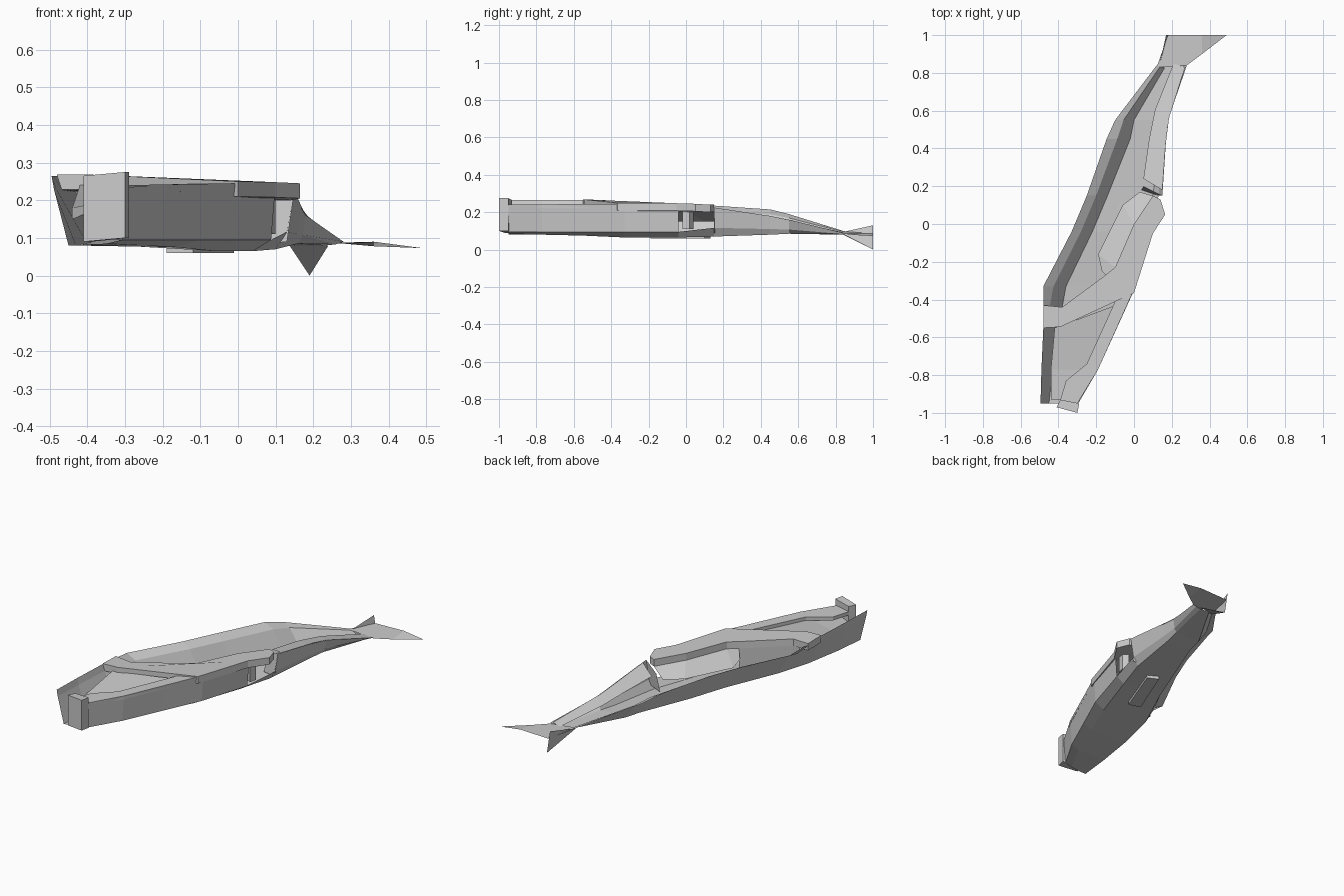
import bpy


def make(name, verts, faces):
    me = bpy.data.meshes.new(name)
    me.from_pydata(verts, [], faces)
    me.update()
    ob = bpy.data.objects.new(name, me)
    bpy.context.collection.objects.link(ob)
    return ob


def slab(name, pts, thick):
    """Closed plate from top outline points (x, y, z)."""
    n = len(pts)
    verts = list(pts) + [(x, y, z - thick) for x, y, z in pts]
    faces = [list(range(n)), list(range(2 * n - 1, n - 1, -1))]
    faces += [(i, i + n, (i + 1) % n + n, (i + 1) % n) for i in range(n)]
    return make(name, verts, faces)


def strip(name, a, b):
    """Ribbon of quads between two edge lines."""
    n = len(a)
    return make(name, list(a) + list(b),
                [(i, i + 1, n + i + 1, n + i) for i in range(n - 1)])


# Hull stations: y, then x,z of left rim, left foot, right foot, right rim
stations = [
    (-0.95, -0.495, .265, -0.45, .08, -0.35, .085, -0.295, .235),
    (-0.77, -0.49, .265, -0.43, .08, -0.25, .08, -0.19, .24),
    (-0.55, -0.48, .265, -0.40, .085, -0.16, .075, -0.09, .24),
    (-0.33, -0.48, .245, -0.36, .10, -0.06, .065, 0.01, .245),
    (-0.04, -0.33, .24, -0.22, .09, 0.04, .065, 0.10, .245),
    (0.15, -0.25, .235, -0.14, .08, 0.10, .07, 0.15, .225),
    (0.45, -0.145, .215, -0.02, .08, 0.14, .08, 0.17, .18),
    (0.55, -0.10, .19, 0.00, .085, 0.16, .085, 0.18, .16),
    (0.84, 0.12, .10, 0.17, .08, 0.23, .08, 0.28, .09),
]
verts, faces = [], []
for y, lx, lz, fx, fz, rx, rz, tx, tz in stations:
    s = 0.45 if y > -0.4 else 0.15      # shallow flange width behind the cross beam
    mid = (tx - .012, y, .095) if y < .1 else (.4 * rx + .6 * tx, y, .7 * rz + .3 * tz)
    verts += [(lx, y, lz), (lx + s * (fx - lx), y, lz - 0.2 * (lz - fz)),
              (fx, y, fz), (rx, y, rz), mid, (tx, y, tz)]
for i in range(len(stations) - 1):
    for j in range(5):
        if i == 4 and j == 4:
            continue                    # opening in the right flank
        a = i * 6 + j
        faces.append((a, a + 1, a + 7, a + 6))
make("hull_shell", verts, faces)

# Diagonal cross beam running into the right deck
slab("cross_beam_deck", [
    (-.48, -.55, .268), (-.39, -.545, .268), (0, -.365, .25), (.10, -.05, .248),
    (.165, .05, .245), (.14, .13, .24), (.10, .15, .24), (0, 0, .245),
    (-.10, -.23, .25), (-.15, -.27, .25), (-.38, -.44, .262), (-.48, -.43, .265)], .04)

# Inner lip of the deck, sloping down toward the floor
strip("deck_lip",
      [(-.15, -.27, .21), (-.10, -.23, .21), (0, 0, .205), (.10, .15, .20)],
      [(-.17, -.25, .16), (-.19, -.16, .15), (-.06, .10, .15), (.03, .17, .15)])

# Wall closing the space below the beam
strip("beam_wall", [(-.42, -.45, .23), (-.38, -.44, .225), (-.15, -.27, .21)],
      [(-.38, -.45, .12), (-.35, -.43, .10), (-.15, -.27, .08)])

# Recessed forward deck and its raised right margin
strip("front_deck",
      [(-.44, -.93, .15), (-.44, -.77, .18), (-.42, -.55, .24)],
      [(-.31, -.93, .21), (-.24, -.77, .22), (-.07, -.42, .235)])
slab("front_margin", [(-.39, -.93, .235), (-.30, -.95, .24), (-.19, -.77, .242),
                      (-.01, -.37, .245), (-.10, -.41, .245), (-.25, -.74, .24),
                      (-.36, -.83, .235)], .02)

# Blunt nose block
slab("nose_block", [(-.41, -.97, .265), (-.30, -1, .275), (-.29, -.95, .275),
                    (-.39, -.93, .265)], .175)

# Aft deck along the right side
strip("aft_deck",
      [(.05, .24, .19), (.08, .45, .17), (.11, .60, .145), (.21, .85, .09)],
      [(.15, .18, .22), (.165, .40, .185), (.185, .56, .158), (.27, .83, .09)])

# Forward bulkhead of the aft section and a post in the side opening
make("aft_bulkhead", [(.05, .2, .19), (.15, .15, .225), (.13, .15, .09), (.04, .18, .08)],
     [(0, 1, 2, 3)])
slab("opening_post", [(.06, .0, .21), (.09, -.02, .21), (.10, .02, .21), (.07, .04, .21)], .10)

# Plate under the hull
slab("keel_plate", [(-.19, -.17, .08), (-.12, -.19, .08),
                    (-.01, .10, .08), (-.07, .13, .08)], .02)

# Tail: side fluke and upright fin
make("tail_fluke", [(.12, .83, .10), (.28, .84, .085), (.36, .90, .078), (.49, 1, .073),
                    (.36, 1, .09), (.18, 1, .085)], [(0, 1, 2, 4, 5), (2, 3, 4)])
make("tail_fin", [(.13, .82, .09), (.17, 1, .13), (.19, 1, 0.0), (.24, .85, .08)],
     [(0, 1, 2), (0, 2, 3)])
